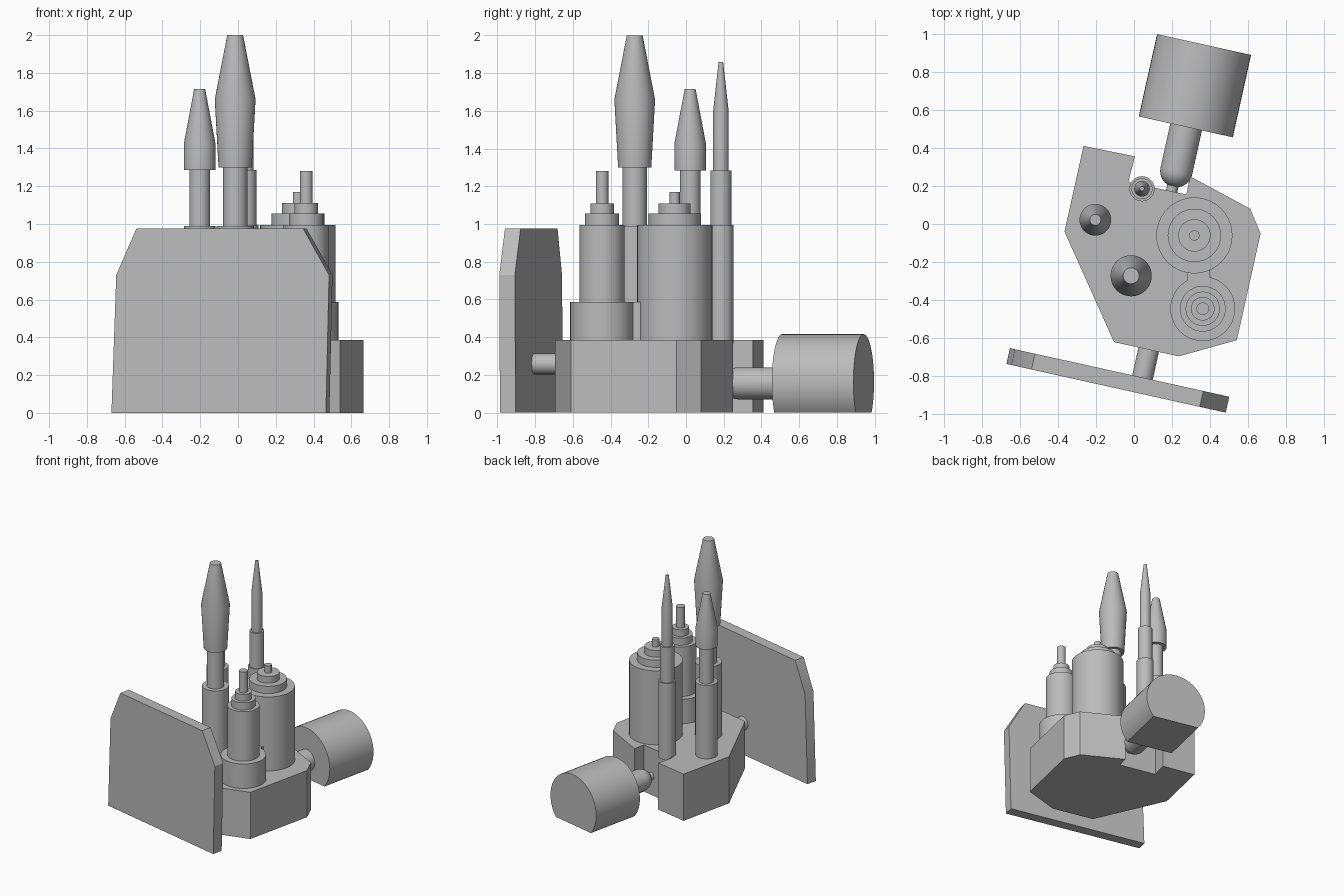
import bpy, bmesh, math
from mathutils import Matrix, Vector

cube = bpy.data.objects.get("Cube")
if cube:
    bpy.data.objects.remove(cube, do_unlink=True)

GREY = (0.5, 0.5, 0.5, 1)
mat = bpy.data.materials.new("plain grey")
mat.use_nodes = True
mat.diffuse_color = GREY
mat.node_tree.nodes["Principled BSDF"].inputs["Base Color"].default_value = GREY

# The whole machine is turned slightly: "side" runs along the shield, "back" away from it
TURN = Matrix.Rotation(math.radians(-12.5), 4, 'Z')
SIDE = TURN @ Vector((1, 0, 0))
BACK = TURN @ Vector((0, 1, 0))


def frame(origin, x, y, z):
    m = Matrix((x, y, z)).transposed().to_4x4()
    m.translation = Vector(origin)
    return m


def finish(name, bm, matrix):
    bmesh.ops.recalc_face_normals(bm, faces=bm.faces)
    mesh = bpy.data.meshes.new(name)
    bm.to_mesh(mesh)
    bm.free()
    mesh.transform(matrix)
    mesh.materials.append(mat)
    obj = bpy.data.objects.new(name, mesh)
    bpy.context.collection.objects.link(obj)
    bpy.ops.object.select_all(action='DESELECT')
    obj.select_set(True)
    bpy.context.view_layer.objects.active = obj
    bpy.ops.object.shade_smooth_by_angle(angle=math.radians(25))
    return obj


def prism(name, outline, depth, matrix=Matrix()):
    """Extrude a flat outline along its local z."""
    bm = bmesh.new()
    face = bm.faces.new([bm.verts.new((a, b, 0)) for a, b in outline])
    top = bmesh.ops.extrude_face_region(bm, geom=[face])["geom"]
    verts = [g for g in top if isinstance(g, bmesh.types.BMVert)]
    bmesh.ops.translate(bm, verts=verts, vec=(0, 0, depth))
    return finish(name, bm, matrix)


def turned(name, profile, matrix, sides=40):
    """Spin a (radius, height) profile round its local z, with capped ends."""
    bm = bmesh.new()
    rings = []
    for r, h in profile:
        rings.append([bm.verts.new((r * math.cos(math.tau * i / sides),
                                    r * math.sin(math.tau * i / sides), h))
                      for i in range(sides)])
    for low, high in zip(rings, rings[1:]):
        for i in range(sides):
            j = (i + 1) % sides
            bm.faces.new((low[i], low[j], high[j], high[i]))
    bm.faces.new(rings[0])
    bm.faces.new(rings[-1])
    return finish(name, bm, matrix)


def upright(name, x, y, profile):
    return turned(name, profile, Matrix.Translation((x, y, 0)))


def steps(start, *tiers):
    """Profile of stacked discs given as (radius, top height)."""
    out = []
    for r, top in tiers:
        out += [(r, start), (r, top)]
        start = top
    return out


# Base block with a notch in its back edge
DECK = 0.385
prism("base", [(-0.265, 0.41), (-0.365, -0.04), (-0.105, -0.62), (0.235, -0.695),
               (0.54, -0.61), (0.665, -0.05), (0.61, 0.08), (0.295, 0.25),
               (0.275, 0.155), (-0.03, 0.22), (0.005, 0.355)], DECK)

# Front shield and the pin that holds it
prism("shield", [(0, 0), (0.026, 0.73), (0.135, 0.975), (1.04, 0.975),
                 (1.18, 0.73), (1.163, 0)], 0.085,
      frame((-0.67, -0.735, 0), SIDE, Vector((0, 0, 1)), BACK))
along_back = [SIDE, Vector((0, 0, -1)), BACK]
turned("shield_pin", steps(0, (0.055, 0.25)), frame((0.035, -0.85, 0.258), *along_back))

# Stepped drums on the deck
upright("large_drum", 0.317, -0.06,
        steps(DECK - 0.02, (0.2, 0.995), (0.14, 1.055), (0.085, 1.11), (0.027, 1.17)))
upright("small_drum", 0.361, -0.445,
        steps(DECK - 0.02, (0.17, 0.587), (0.12, 0.995), (0.09, 1.055),
              (0.062, 1.11), (0.033, 1.28)))
prism("drum_link", [(0.28, -0.32), (0.4, -0.34), (0.4, -0.2), (0.28, -0.2)], 0.2,
      Matrix.Translation((0, 0, DECK)))

# Launch tubes with tapered heads
upright("front_tube", -0.015, -0.272,
        steps(DECK - 0.02, (0.1, 0.99), (0.065, 1.3))
        + [(0.088, 1.3), (0.108, 1.66), (0.042, 2.0)])
upright("side_tube", -0.203, 0.022,
        steps(DECK - 0.02, (0.083, 0.99), (0.055, 1.285))
        + [(0.083, 1.285), (0.083, 1.43), (0.029, 1.715)])
upright("rear_tube", 0.042, 0.185,
        steps(DECK - 0.02, (0.066, 0.995), (0.055, 1.285), (0.041, 1.6))
        + [(0.012, 1.86)])

# Rear arm with a rounded end, and its thin pin into the notch
dome = [(0.085 * math.sin(a), 0.085 * (1 - math.cos(a)))
        for a in (math.pi / 2 * i / 8 for i in range(1, 9))]
turned("rear_arm", dome + [(0.085, 0.36)], frame((0.204, 0.195, 0.155), *along_back))
turned("arm_pin", steps(0, (0.03, 0.15)), frame((0.185, 0.115, 0.155), *along_back), 20)

# Rear barrel, cut flat where it meets the ground
AXIS, RADIUS, SIDES = 0.163, 0.253, 48
outline = []
for i in range(SIDES):
    a = math.tau * i / SIDES
    h = AXIS + RADIUS * math.sin(a)
    if h > 0:
        outline.append((RADIUS * math.cos(a), h))
half = math.sqrt(RADIUS ** 2 - AXIS ** 2)
lowest = next(i for i, p in enumerate(outline) if p[0] < 0 and outline[(i + 1) % len(outline)][0] > 0
              and p[1] < AXIS)
outline[lowest + 1:lowest + 1] = [(-half, 0), (half, 0)]
prism("rear_barrel", outline, 0.443,
      frame((0.272, 0.51, 0), -SIDE, Vector((0, 0, 1)), BACK))
